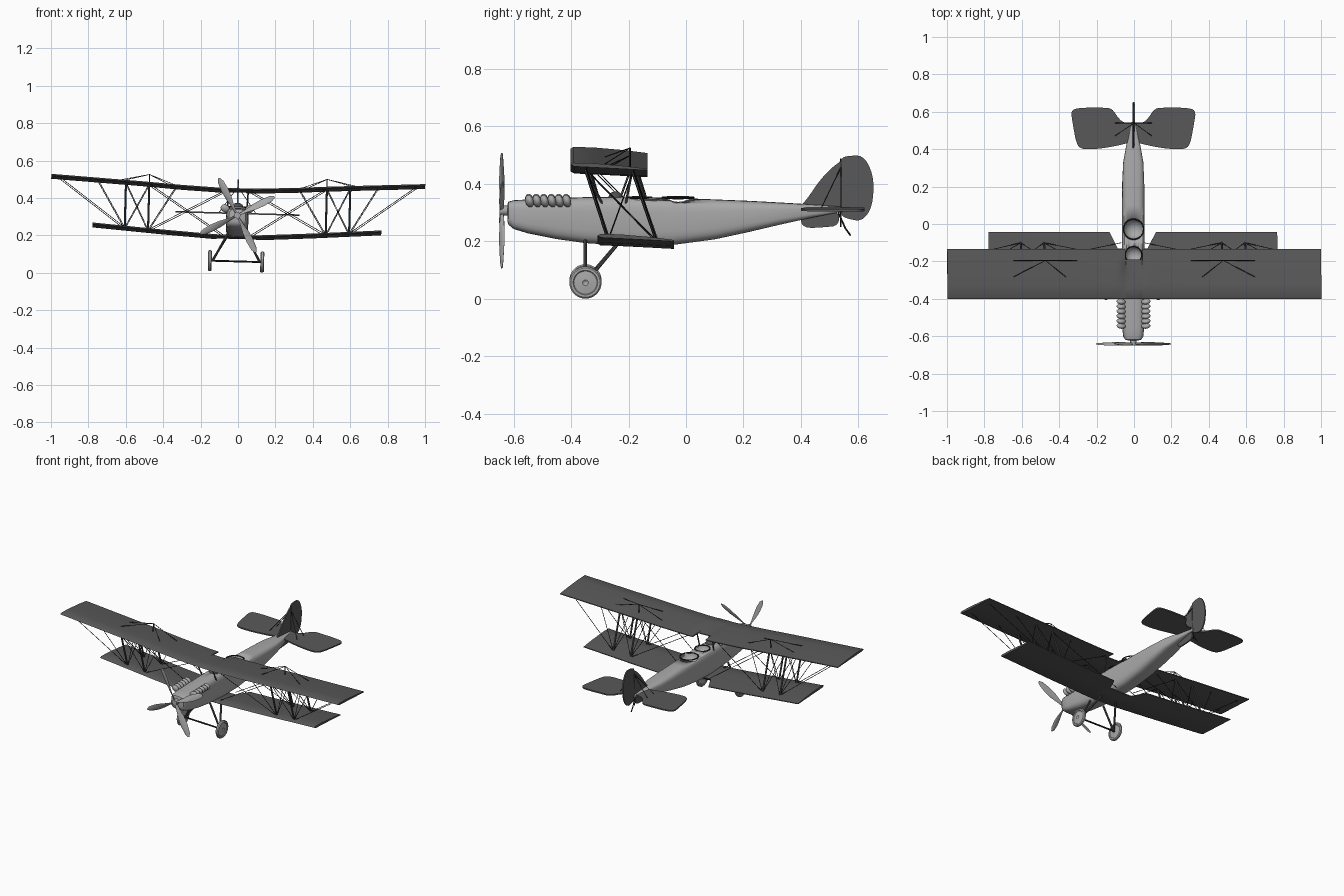
import bpy, bmesh, math
from mathutils import Vector, Matrix

if "Cube" in bpy.data.objects:
    bpy.data.objects.remove(bpy.data.objects["Cube"])

ROLL = 0.0275      # the whole aircraft leans slightly to one side
PIVOT = Vector((0, 0, 0.44))


def material(name, v):
    m = bpy.data.materials.new(name)
    m.diffuse_color = (v, v, v, 1)
    m.use_nodes = True
    m.node_tree.nodes["Principled BSDF"].inputs["Base Color"].default_value = m.diffuse_color
    return m


LIGHT = material("light grey body", 0.40)
DARK = material("dark grey fabric", 0.10)
STRUT = material("strut grey", 0.08)
BLACK = material("wire black", 0.02)


def finish(name, bm, mat, smooth=True):
    bmesh.ops.recalc_face_normals(bm, faces=bm.faces)
    me = bpy.data.meshes.new(name)
    bm.to_mesh(me)
    bm.free()
    ob = bpy.data.objects.new(name, me)
    bpy.context.collection.objects.link(ob)
    me.materials.append(mat)
    if smooth:
        bpy.context.view_layer.objects.active = ob
        ob.select_set(True)
        bpy.ops.object.shade_smooth_by_angle(angle=math.radians(40))
        ob.select_set(False)
    return ob


def loft(bm, rings):
    """Skin a list of closed rings and cap both ends."""
    vs = [[bm.verts.new(p) for p in r] for r in rings]
    n = len(vs[0])
    for a, b in zip(vs, vs[1:]):
        for i in range(n):
            bm.faces.new((a[i], a[(i + 1) % n], b[(i + 1) % n], b[i]))
    bm.faces.new(vs[0])
    bm.faces.new(vs[-1])


def rods(name, segments, r, mat, sides=6, mirror=True):
    bm = bmesh.new()
    for a, b in segments:
        for s in ((1, -1) if mirror else (1,)):
            p, q = Vector((a[0] * s, a[1], a[2])), Vector((b[0] * s, b[1], b[2]))
            m = Matrix.Translation((p + q) / 2) @ (q - p).to_track_quat('Z', 'Y').to_matrix().to_4x4()
            bmesh.ops.create_cone(bm, cap_ends=True, segments=sides, radius1=r, radius2=r,
                                  depth=(q - p).length, matrix=m)
    return finish(name, bm, mat)


def rounded(pts, steps=2):
    for _ in range(steps):
        out = []
        for i, p in enumerate(pts):
            a, b = Vector(p), Vector(pts[(i + 1) % len(pts)])
            out += [a.lerp(b, 0.25), a.lerp(b, 0.75)]
        pts = out
    return pts


def plate(name, outline, thick, to3d, mat, mirror=False):
    bm = bmesh.new()
    pts = rounded(outline)
    for s in ((1, -1) if mirror else (1,)):
        rings = [[to3d(p[0], p[1], t) for p in pts] for t in (-thick / 2, thick / 2)]
        loft(bm, [[(x * s, y, z) for x, y, z in r] for r in rings])
    return finish(name, bm, mat)


# Fuselage: rounded-box sections (y, half width, bottom, top)
stations = [(-.622, .030, .272, .328), (-.618, .044, .258, .338), (-.60, .054, .243, .343),
            (-.55, .059, .228, .346), (-.45, .060, .208, .350), (-.35, .060, .194, .354),
            (-.20, .060, .184, .355), (-.05, .060, .187, .352), (.10, .060, .207, .346),
            (.22, .059, .233, .341), (.33, .054, .259, .335), (.43, .036, .281, .329),
            (.50, .020, .295, .324), (.545, .010, .303, .320)]
bm = bmesh.new()
rings = []
for y, w, b, t in stations:
    ring = []
    for i in range(32):
        c, s = math.cos(i * math.pi / 16), math.sin(i * math.pi / 16)
        ring.append((w * math.copysign(abs(c) ** .55, c), y,
                     (b + t) / 2 + (t - b) / 2 * math.copysign(abs(s) ** .55, s)))
    rings.append(ring)
loft(bm, rings)
fuselage = finish("fuselage", bm, LIGHT)

# Cockpit openings with dark rims
for label, y, r in (("front", -.165, .045), ("rear", -.028, .054)):
    bm = bmesh.new()
    bmesh.ops.create_uvsphere(bm, u_segments=32, v_segments=16, radius=r,
                              matrix=Matrix.Translation((0, y, .356)))
    cutter = finish(label + "_cockpit_cutter", bm, LIGHT)
    cutter.hide_render = True
    cutter.hide_viewport = True
    mod = fuselage.modifiers.new(label, 'BOOLEAN')
    mod.object, mod.operation, mod.solver = cutter, 'DIFFERENCE', 'EXACT'
    bm = bmesh.new()
    loop = [Vector((math.cos(a) * r, y + math.sin(a) * r, .352)) for a in
            [i * math.pi / 16 for i in range(33)]]
    bm.free()
    rods(label + "_cockpit_rim", list(zip(loop, loop[1:])), .004, BLACK, mirror=False)

# Windscreen
bm = bmesh.new()
bmesh.ops.create_uvsphere(bm, u_segments=20, v_segments=10, radius=1,
                          matrix=Matrix.Translation((0, -.245, .352)) @ Matrix.Diagonal((.03, .025, .022, 1)))
finish("windscreen", bm, STRUT)

# Engine cylinders, a leaning row on each side
bm = bmesh.new()
for i in range(6):
    for s in (1, -1):
        m = (Matrix.Translation((s * .066, -.545 + i * .026, .342)) @ Matrix.Rotation(-s * .5, 4, 'Y')
             @ Matrix.Rotation(.35, 4, 'X') @ Matrix.Diagonal((.026, .0145, .021, 1)))
        bmesh.ops.create_uvsphere(bm, u_segments=14, v_segments=8, radius=1, matrix=m)
finish("engine_cylinders", bm, LIGHT)


# Wings: span stations (x, height, leading y, trailing y), mirrored
def wing(name, half):
    full = [(-x, z, a, b) for x, z, a, b in reversed(half) if x > 0] + half
    bm = bmesh.new()
    section = [(0, 0), (.04, .007), (.3, .0095), (.7, .007), (1, .002),
               (1, -.003), (.6, -.004), (.05, -.006)]
    loft(bm, [[(x, a + (b - a) * u, z + .008 - .017 * u * (b - a) / .267 + h) for u, h in section]
              for x, z, a, b in full])
    return finish(name, bm, DARK)


UP = [(0, .437), (.1, .438), (.3, .447), (.5, .460), (1, .487)]
LOW = [(0, .186), (.1, .1875), (.4, .206), (.77, .233)]


def height(table, x):
    for (a, za), (b, zb) in zip(table, table[1:]):
        if x <= b:
            return za + (zb - za) * (x - a) / (b - a)
    return table[-1][1]


wing("upper_wing", [(x, height(UP, x), -.402, t) for x, t in
                    ((0, -.19), (.044, -.19), (.046, -.134), (.1, -.134), (.2, -.134), (.3, -.134),
                     (.5, -.134), (1, -.134))])
wing("lower_wing", [(x, height(LOW, x), -.308, t) for x, t in
                    ((0, -.13), (.08, -.13), (.125, -.042), (.25, -.042), (.4, -.042), (.772, -.042))])


def up(x, y):
    return (x, y, height(UP, x) - (y + .27) * .06)


def low(x, y):
    return (x, y, height(LOW, x) - (y + .18) * .06)


# Interplane struts, centre struts and wing posts
FRONT, REAR = (-.35, -.27), (-.185, -.10)
bays = [(up(x, t), low(x, b)) for x in (.475, .60) for t, b in (FRONT, REAR)]
rods("interplane_struts", bays, .0055, STRUT, 8)
rods("centre_struts", [(up(.055, -.35), (.05, -.29, .33)), (up(.055, -.19), (.05, -.21, .33))],
     .004, STRUT, 8)
post = (.475, -.195, .512)
rods("wing_posts", [(up(.475, -.195), post)], .003, BLACK)

# Bracing wires
wires = [(post, up(x, y)) for x, y in ((.66, -.195), (.29, -.195), (.67, -.295), (.35, -.295))]
for t, b in (FRONT, REAR):
    wires += [(up(.96, t), low(.60, b)), (up(.75, t), low(.60, b)), (up(.33, t), low(.475, b)),
              (up(.475, t), low(.06, b)), (up(.06, t), low(.475, b)),
              (up(.475, t), low(.60, b)), (up(.60, t), low(.475, b))]
wires += [(up(x, FRONT[0]), low(x, REAR[1])) for x in (.475, .60)]
wires += [(up(x, REAR[0]), low(x, FRONT[1])) for x in (.475, .60)]
wires += [((0, .54, .46), (.10, .54, .317)), ((0, .54, .46), (.10, .47, .317))]
rods("bracing_wires", wires, .0018, BLACK, 5)

# Tail surfaces
plate("tailplane", [(0, .44), (.10, .415), (.20, .40), (.28, .40), (.305, .43), (.325, .54),
                    (.335, .61), (.28, .622), (.17, .622), (.115, .62), (.08, .565), (.05, .54), (0, .54)],
      .008, lambda a, b, t: (a, b, .317 + t), DARK, True)
plate("fin", [(.39, .315), (.42, .345), (.46, .405), (.50, .45), (.535, .477), (.537, .48),
              (.537, .47), (.537, .32), (.537, .31), (.53, .31)],
      .008, lambda a, b, t: (t, a, b), DARK)
plate("rudder", [(.541, .31), (.541, .47), (.541, .49), (.56, .497), (.615, .50), (.645, .45), (.655, .39),
                 (.645, .31), (.61, .27), (.57, .277), (.541, .288)],
      .008, lambda a, b, t: (t, a, b), DARK)
plate("lower_fin", [(.40, .29), (.40, .262), (.42, .246), (.48, .249), (.533, .255), (.533, .31)],
      .008, lambda a, b, t: (t, a, b), DARK)
rods("rudder_post", [((0, .539, .25), (0, .539, .488))], .003, BLACK, mirror=False)
rods("tail_skid", [((0, .53, .30), (0, .555, .245)), ((0, .555, .245), (0, .573, .22))],
     .003, BLACK, mirror=False)

# Propeller: four twisted blades and a hub
bm = bmesh.new()
blade = [(.01, .007, 1.0), (.05, .011, .8), (.10, .019, .55), (.15, .021, .4), (.20, .016, .3), (.222, .005, .28)]
for k in range(4):
    turn = Matrix.Translation((0, -.641, .307)) @ Matrix.Rotation(-math.radians(28 + 90 * k), 4, 'Y')
    rings = []
    for r, w, tw in blade:
        rings.append([turn @ Vector((r, w * c * math.sin(tw) + .003 * s * math.cos(tw),
                                     w * c * math.cos(tw) - .003 * s * math.sin(tw)))
                      for c, s in [(math.cos(i * math.pi / 5), math.sin(i * math.pi / 5)) for i in range(10)]])
    loft(bm, rings)
finish("propeller_blades", bm, LIGHT)
rods("propeller_hub", [((0, -.65, .307), (0, -.615, .307))], .017, LIGHT, 16, False)

# Landing gear: wheels, axle and legs
profile = [(-.004, .002), (-.010, .010), (-.007, .040), (-.010, .043), (-.010, .051), (-.005, .056),
           (.005, .056), (.010, .051), (.010, .043), (.007, .040), (.010, .010), (.004, .002)]
bm = bmesh.new()
for s in (1, -1):
    loft(bm, [[(s * .14 + dx, -.35 + r * math.cos(a), .0605 + r * math.sin(a))
               for a in [i * math.pi / 16 for i in range(32)]] for dx, r in profile])
finish("wheels", bm, LIGHT)
rods("axle", [((-.14, -.35, .0605), (.14, -.35, .0605))], .005, BLACK, 8, False)
rods("wheel_legs", [((.125, -.35, .06), (.05, -.35, .205)), ((.125, -.345, .065), (.05, -.235, .195))],
     .006, STRUT, 8)

# Lean the whole aircraft
lean = Matrix.Translation(PIVOT) @ Matrix.Rotation(ROLL, 4, 'Y') @ Matrix.Translation(-PIVOT)
for ob in bpy.context.scene.objects:
    ob.matrix_world = lean
